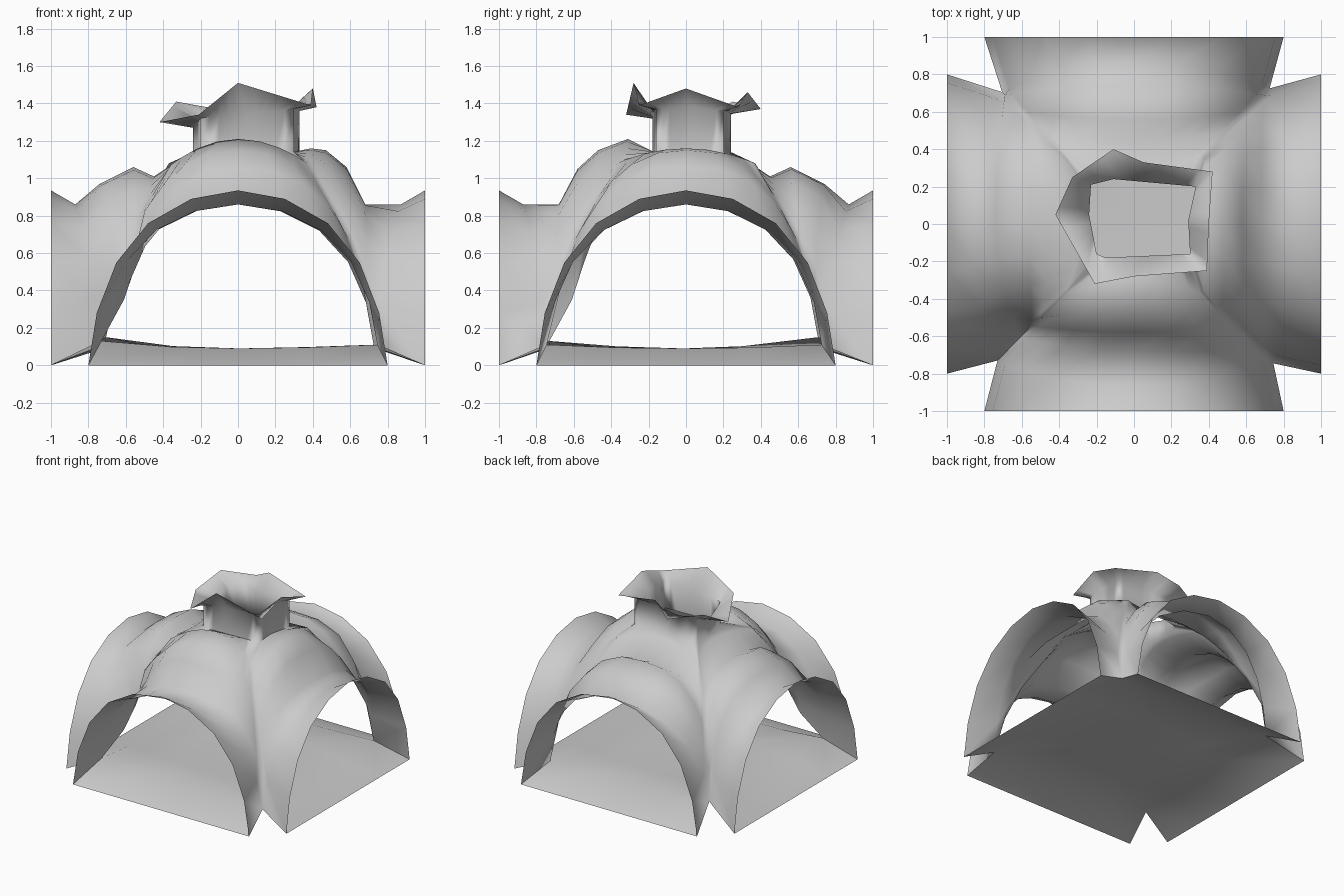
import bpy, bmesh, math
from mathutils import Vector

cube = bpy.data.objects.get("Cube")
if cube:
    bpy.data.objects.remove(cube)

rock = bpy.data.materials.new("grey rock")
rock.use_nodes = True
rock.diffuse_color = (0.6, 0.6, 0.6, 1)
rock.node_tree.nodes["Principled BSDF"].inputs["Base Color"].default_value = (0.6, 0.6, 0.6, 1)


def lerp(a, b, t):
    return a + (b - a) * t


def turn(u, d, z, side):
    """Place a point of the front side on side 0 front, 1 right edge, 2 back, 3 left edge."""
    x, y = [(u, -d), (d, u), (-u, d), (-d, -u)][side]
    return Vector((x, y, z))


def finish(bm, name, angle):
    bmesh.ops.remove_doubles(bm, verts=bm.verts, dist=0.002)
    bmesh.ops.recalc_face_normals(bm, faces=bm.faces)
    mesh = bpy.data.meshes.new(name)
    bm.to_mesh(mesh)
    bm.free()
    mesh.materials.append(rock)
    ob = bpy.data.objects.new(name, mesh)
    bpy.context.collection.objects.link(ob)
    bpy.ops.object.select_all(action='DESELECT')
    ob.select_set(True)
    bpy.context.view_layer.objects.active = ob
    bpy.ops.object.shade_smooth_by_angle(angle=math.radians(angle))


def loft(bm, rings):
    rows = [[bm.verts.new(p) for p in ring] for ring in rings]
    for a, b in zip(rows, rows[1:]):
        for i in range(len(a) - 1):
            bm.faces.new((a[i], a[i + 1], b[i + 1], b[i]))
    return rows


# Tunnel mouth arch, mirrored from one half
half = [(0, .935), (.25, .89), (.48, .76), (.65, .55), (.755, .28), (.8, 0)]
arch = [(-u, z) for u, z in half[:0:-1]] + half
LAST = len(arch) - 1

# Crown profile (distance, height) of each side, from the tunnel neck to the chimney
steep = [(.68, .86), (.58, 1.05), (.47, 1.15), (.31, 1.21)]
shoulder = [(.68, .86), (.58, 1.06), (.47, 1.15), (.39, 1.16)]
bump = [(.74, .97), (.56, 1.06), (.45, 1.01), (.28, 1.12)]
crowns = [steep, shoulder, bump, bump]

# Valley profile of each corner: front -x, front +x, back +x, back -x
plain = [(.69, .4), (.6, .66), (.49, .87), (.37, 1.08)]
bulged = [(.61, .35), (.545, .55), (.5, .82), (.36, 1.07)]
valleys = [bulged, plain, plain, plain]
falloff = [4, 3, 2.5, 2]
feet = [(.73, .13), (.745, .11), (.725, .11), (.705, .15)]

# Chimney throat and ragged lip: corners, then extra points keyed by index along each side
throat_corners = [(-.2, -.16, 1.32), (.3, -.16, 1.37), (.33, .2, 1.36), (-.23, .21, 1.33)]
throat_points = [{1: (-.15, -.18, 1.33)}, {5: (.29, .02, 1.38)},
                 {8: (-.11, .24, 1.34)}, {5: (-.24, .05, 1.27)}]
lip_corners = [(-.21, -.32, 1.34), (.39, -.25, 1.39), (.42, .28, 1.38), (-.33, .25, 1.41)]
lip_points = [{5: (0, -.28, 1.51)}, {5: (.4, 0, 1.48)},
              {5: (.05, .33, 1.46), 7: (-.11, .4, 1.37)}, {5: (-.42, .05, 1.3)}]


def outline(side, corners, extras):
    keys = {0: corners[side], LAST: corners[(side + 1) % 4], **extras[side]}
    ring = []
    for i in range(LAST + 1):
        lo = max(k for k in keys if k <= i)
        hi = min(k for k in keys if k >= i)
        ring.append(Vector(keys[lo]).lerp(Vector(keys[hi]), (i - lo) / max(hi - lo, 1)))
    return ring


# Vaulted shell with chimney
bm = bmesh.new()
for side in range(4):
    nxt = (side + 1) % 4
    rings = [[turn(u, 1, z, side) for u, z in arch]]
    ring = []
    for u, z in arch:
        t = u / .8
        c, foot = feet[side if t < 0 else nxt]
        ring.append(turn(t * c, lerp(.87, c, t * t), foot + z / .935 * (.86 - foot), side))
    rings.append(ring)
    for step, (d, top) in enumerate(crowns[side]):
        ring = []
        for u, z in arch:
            t = u / .8
            c, low = valleys[side if t < 0 else nxt][step]
            drop = abs(t) ** falloff[step]
            ring.append(turn(t * c, lerp(d, c, t * t), lerp(top, low, drop), side))
        rings.append(ring)
    wall = outline(side, throat_corners, throat_points)
    rings.append([Vector((p.x, p.y, 1.14)) for p in wall])
    rings.append(wall)
    rings.append(outline(side, lip_corners, lip_points))
    loft(bm, rings)
finish(bm, "cave_shell", 85)

# Floor: sloping doorsteps around a shallow dished middle
bm = bmesh.new()
hub = Vector((0, 0, .085))
for side in range(4):
    (ca, a), (cb, b) = feet[side], feet[(side + 1) % 4]
    steps = (-1, -.5, 0, .5, 1)
    step_edge = [turn(.8 * s, 1, 0, side) for s in steps]
    left, right = turn(-ca, ca, a, side), turn(cb, cb, b, side)
    sill = []
    for s in steps:
        p = left.lerp(right, (s + 1) / 2)
        p.z = lerp(p.z, .09, 1 - s * s)
        sill.append(p)
    middle = [turn(.4 * s, .4, .09, side) for s in steps]
    inner = loft(bm, [step_edge, sill, middle])[-1]
    centre = bm.verts.new(hub)
    for p, q in zip(inner, inner[1:]):
        bm.faces.new((p, q, centre))
finish(bm, "cave_floor", 60)
